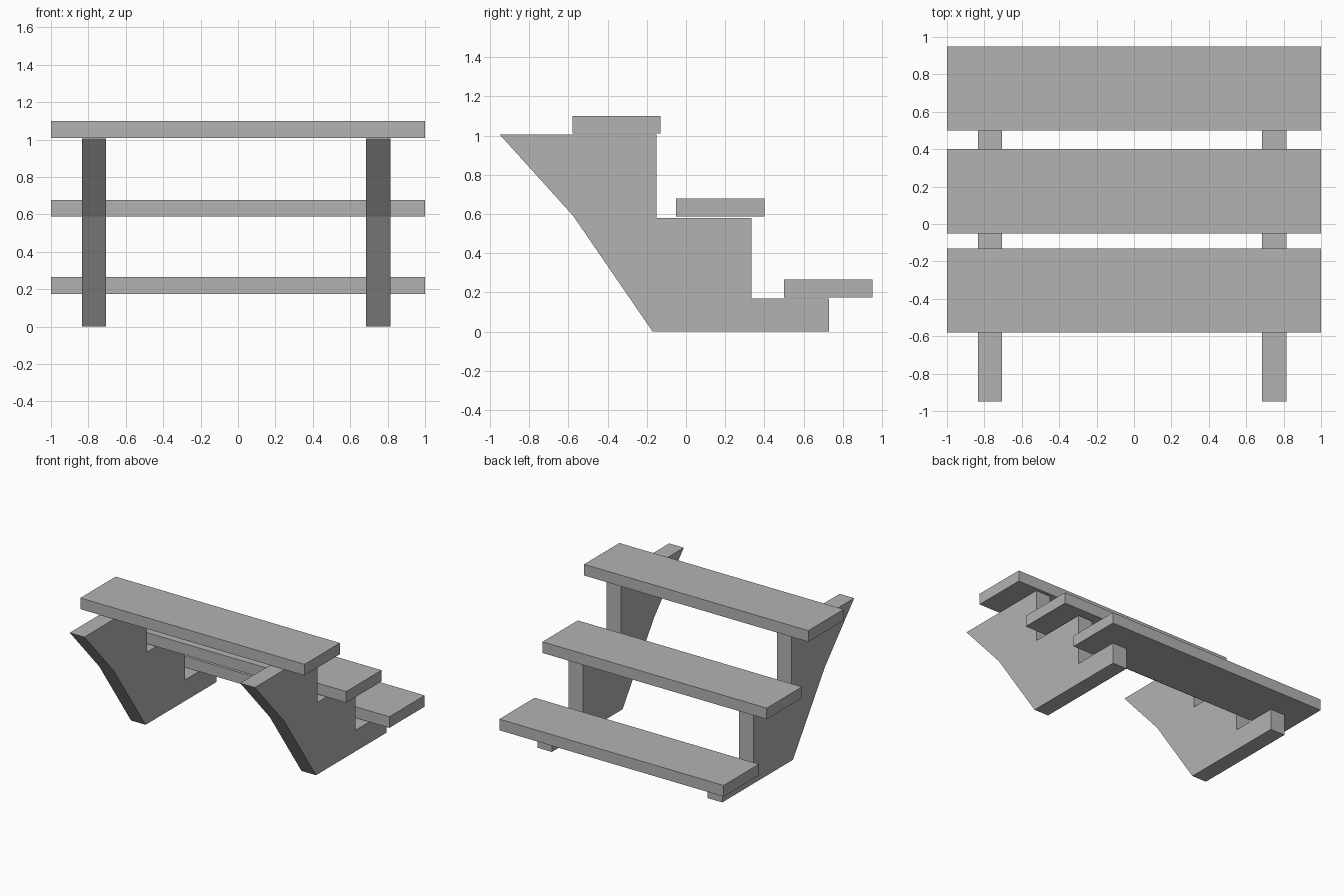
import bpy
import bmesh
from mathutils import Vector

cube = bpy.data.objects.get("Cube")
if cube:
    bpy.data.objects.remove(cube, do_unlink=True)

# Single plain grey for the whole staircase
grey = bpy.data.materials.new("plain grey")
grey.use_nodes = True
grey.diffuse_color = (0.45, 0.45, 0.45, 1)
grey.node_tree.nodes["Principled BSDF"].inputs["Base Color"].default_value = grey.diffuse_color


def extrude_profile(name, profile, x_min, x_max):
    """Solid made by sweeping a (y, z) outline along x."""
    bm = bmesh.new()
    face = bm.faces.new([bm.verts.new((x_min, y, z)) for y, z in profile])
    swept = bmesh.ops.extrude_face_region(bm, geom=[face])
    verts = [v for v in swept["geom"] if isinstance(v, bmesh.types.BMVert)]
    bmesh.ops.translate(bm, verts=verts, vec=Vector((x_max - x_min, 0, 0)))
    bmesh.ops.recalc_face_normals(bm, faces=bm.faces)
    mesh = bpy.data.meshes.new(name)
    bm.to_mesh(mesh)
    bm.free()
    mesh.materials.append(grey)
    obj = bpy.data.objects.new(name, mesh)
    bpy.context.collection.objects.link(obj)
    return obj


# Stepped side supports with a bent sloping front edge
stringer = [(-0.95, 1.005), (-0.15, 1.005), (-0.15, 0.58), (0.335, 0.58),
            (0.335, 0.17), (0.73, 0.17), (0.73, 0), (-0.17, 0), (-0.575, 0.59)]
for name, x in (("right_stringer", -0.77), ("left_stringer", 0.75)):
    extrude_profile(name, stringer, x - 0.065, x + 0.065)

# Plank treads, each resting just above its step
depth, thickness = 0.45, 0.09
for name, y, z in (("top_tread", -0.58, 1.01), ("middle_tread", -0.05, 0.588),
                   ("bottom_tread", 0.5, 0.175)):
    plank = [(y, z), (y + depth, z), (y + depth, z + thickness), (y, z + thickness)]
    extrude_profile(name, plank, -1, 1)
